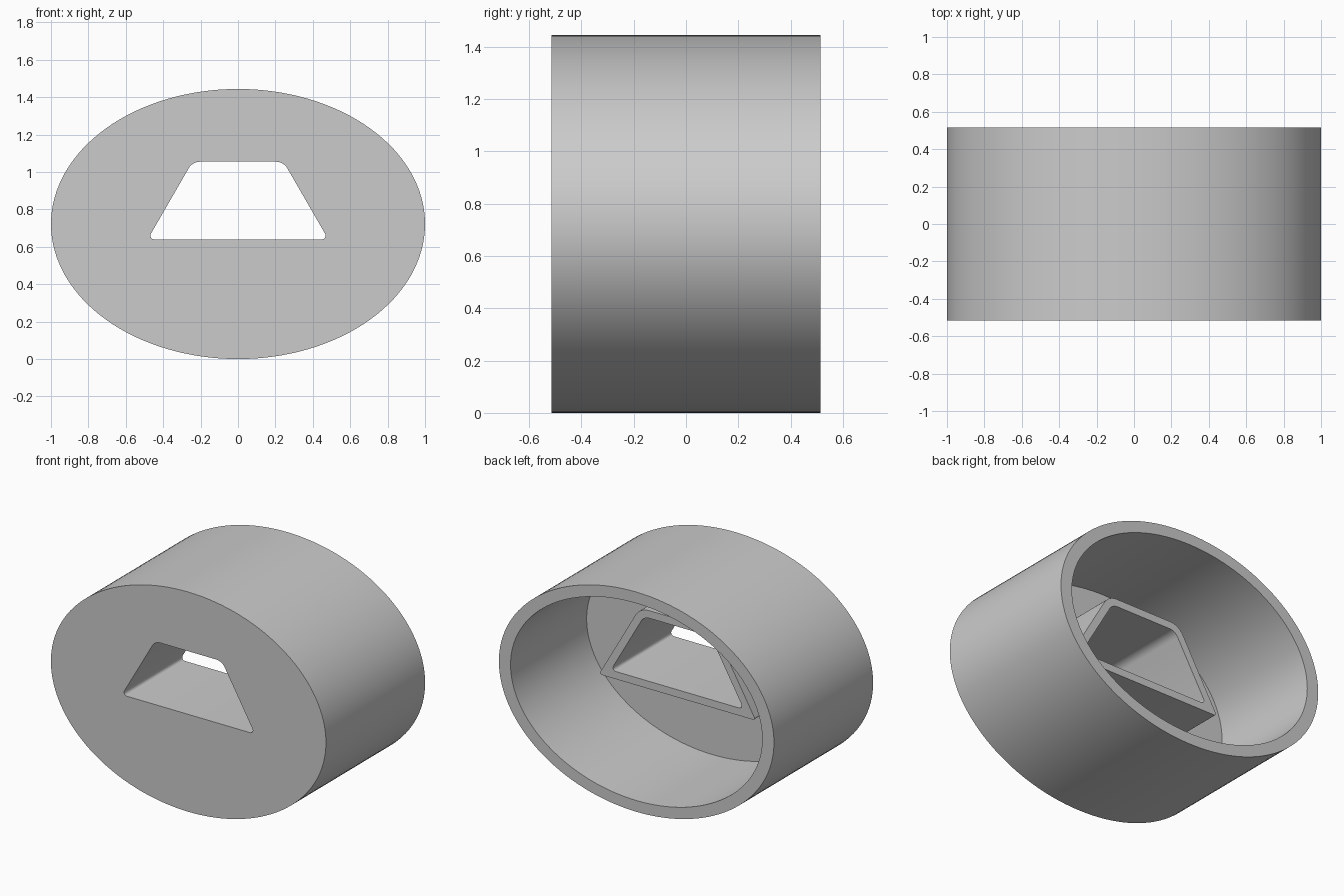
import bpy
import bmesh
from math import sin, cos, tan, pi, radians
from mathutils import Vector

cube = bpy.data.objects.get("Cube")
if cube:
    bpy.data.objects.remove(cube)

FRONT, BACK = -0.515, 0.515
FLOOR = -0.275        # inner face of the thick front wall
SLEEVE_END = 0.09
MID_Z = 0.722

grey = bpy.data.materials.new("plain grey")
grey.use_nodes = True
grey.diffuse_color = (0.6, 0.6, 0.6, 1)
grey.node_tree.nodes["Principled BSDF"].inputs["Base Color"].default_value = (0.6, 0.6, 0.6, 1)


def ellipse(a, b, count=128):
    return [(a * cos(2 * pi * i / count), MID_Z + b * sin(2 * pi * i / count))
            for i in range(count)]


def trapezoid(low, high, half_base, r_low, r_high, steps=8):
    """Rounded trapezoid with sides sloping at 60 degrees."""
    half_top = half_base - (high - low) / tan(radians(60))
    right = []
    # lower corner turns 120 degrees, upper corner turns 60 degrees
    for x, z, r, start, turn in ((half_base, low, r_low, -90, 120),
                                 (half_top, high, r_high, 30, 60)):
        cx = x - r * tan(radians(turn / 2))
        cz = z + r if start < 0 else z - r
        for i in range(steps + 1):
            t = radians(start + turn * i / steps)
            right.append((cx + r * cos(t), cz + r * sin(t)))
    return right + [(-x, z) for x, z in reversed(right)]


def ring(bm, outline, y):
    verts = [bm.verts.new((x, y, z)) for x, z in outline]
    for a, b in zip(verts, verts[1:] + verts[:1]):
        bm.edges.new((a, b))
    return verts


def bridge(bm, first, second):
    n = len(first)
    for i in range(n):
        j = (i + 1) % n
        bm.faces.new((first[i], first[j], second[j], second[i]))


def fill_between(bm, outer, inner, normal):
    edges = []
    for loop in (outer, inner):
        edges += [bm.edges.get(p) for p in zip(loop, loop[1:] + loop[:1])]
    bmesh.ops.triangle_fill(bm, use_beauty=True, use_dissolve=False,
                            edges=edges, normal=Vector(normal))


def finish(bm, name):
    bmesh.ops.recalc_face_normals(bm, faces=bm.faces)
    # the walls must face away from the solid: check the rearmost flat face
    bm.normal_update()
    rear = max(bm.faces, key=lambda f: f.calc_center_median().y)
    if rear.normal.y < 0:
        bmesh.ops.reverse_faces(bm, faces=bm.faces)
    mesh = bpy.data.meshes.new(name)
    bm.to_mesh(mesh)
    bm.free()
    mesh.materials.append(grey)
    obj = bpy.data.objects.new(name, mesh)
    bpy.context.collection.objects.link(obj)
    bpy.ops.object.select_all(action="DESELECT")
    obj.select_set(True)
    bpy.context.view_layer.objects.active = obj
    bpy.ops.object.shade_smooth_by_angle(angle=radians(30))


shell_outer = ellipse(1.0, 0.722)
shell_inner = ellipse(0.915, 0.648)
slot = trapezoid(0.64, 1.055, 0.483, 0.02, 0.07)
sleeve = trapezoid(0.59, 1.105, 0.57, 0.012, 0.11)

# Oval housing: outer wall, rear rim, inner wall, thick front wall
bm = bmesh.new()
front_ring = ring(bm, shell_outer, FRONT)
rear_ring = ring(bm, shell_outer, BACK)
rim_ring = ring(bm, shell_inner, BACK)
floor_ring = ring(bm, shell_inner, FLOOR)
bridge(bm, front_ring, rear_ring)
bridge(bm, rear_ring, rim_ring)
bridge(bm, rim_ring, floor_ring)
fill_between(bm, floor_ring, ring(bm, sleeve, FLOOR), (0, 1, 0))
fill_between(bm, front_ring, ring(bm, slot, FRONT), (0, -1, 0))
finish(bm, "oval_housing")

# Slot sleeve: raised collar inside the housing, with the slot running through
bm = bmesh.new()
base_ring = ring(bm, sleeve, FLOOR)
tip_ring = ring(bm, sleeve, SLEEVE_END)
mouth_ring = ring(bm, slot, SLEEVE_END)
slot_ring = ring(bm, slot, FRONT)
bridge(bm, base_ring, tip_ring)
bridge(bm, tip_ring, mouth_ring)
bridge(bm, mouth_ring, slot_ring)
finish(bm, "slot_sleeve")
